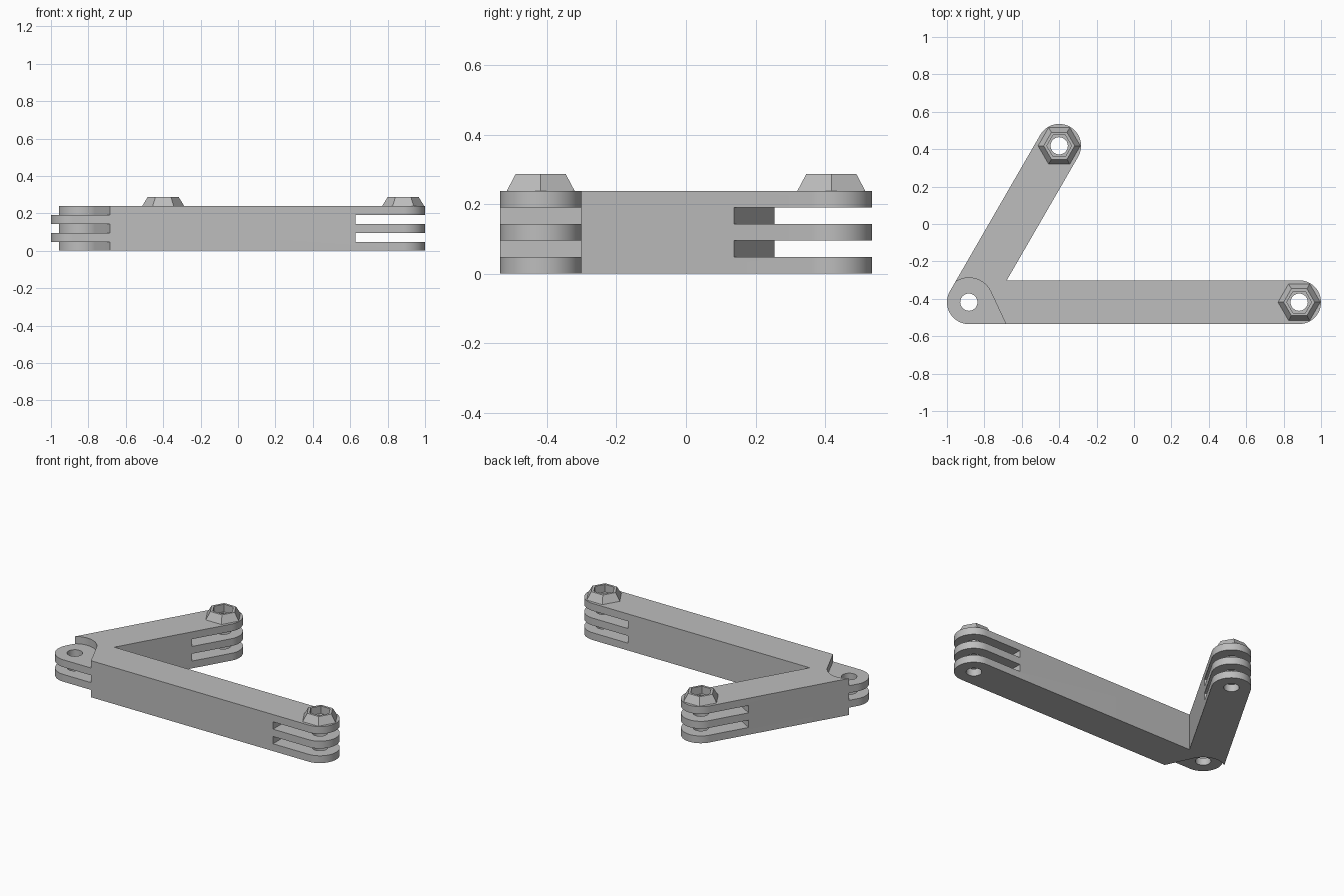
import bpy, bmesh
from math import radians, sin, cos
from mathutils import Vector

if "Cube" in bpy.data.objects:
    bpy.data.objects.remove(bpy.data.objects["Cube"])

HALF = 0.117          # half width of the arms
TOP = 0.238           # arm thickness
STEP = TOP / 5        # thickness of one finger
PIVOT = Vector((-0.883, -0.418))
ARMS = [(PIVOT + Vector((1.766, 0)), 0), (PIVOT + Vector((0.483, 0.836)), 60)]

grey = bpy.data.materials.new("light_grey")
grey.use_nodes = True
COLOUR = (0.51, 0.51, 0.51, 1)
grey.diffuse_color = COLOUR
grey.node_tree.nodes["Principled BSDF"].inputs["Base Color"].default_value = COLOUR


def polar(angle, radius):
    return Vector((cos(radians(angle)), sin(radians(angle)))) * radius


def arc(centre, radius, start, end, steps=32):
    return [centre + polar(start + (end - start) * i / steps, radius)
            for i in range(steps + 1)]


def make(name, bm):
    bmesh.ops.recalc_face_normals(bm, faces=bm.faces)
    mesh = bpy.data.meshes.new(name)
    bm.to_mesh(mesh)
    bm.free()
    mesh.materials.append(grey)
    obj = bpy.data.objects.new(name, mesh)
    bpy.context.collection.objects.link(obj)
    return obj


def prisms(name, parts):
    """One object from several (outline, low z, high z) prisms."""
    bm = bmesh.new()
    for outline, low, high in parts:
        face = bm.faces.new([bm.verts.new((p.x, p.y, low)) for p in outline])
        new = bmesh.ops.extrude_face_region(bm, geom=[face])["geom"]
        verts = [v for v in new if isinstance(v, bmesh.types.BMVert)]
        bmesh.ops.translate(bm, verts=verts, vec=(0, 0, high - low))
    return make(name, bm)


def select(obj):
    bpy.ops.object.select_all(action="DESELECT")
    obj.select_set(True)
    bpy.context.view_layer.objects.active = obj


def cut(obj, cutter):
    cutter.hide_render = True
    mod = obj.modifiers.new("cut", "BOOLEAN")
    mod.operation, mod.solver, mod.object = "DIFFERENCE", "EXACT", cutter
    select(obj)
    bpy.ops.object.modifier_apply(modifier=mod.name)
    bpy.data.objects.remove(cutter)


# Angled bracket: two arms with rounded ends
outline = arc(ARMS[0][0], HALF, -90, 90)
outline.append(PIVOT + polar(30, HALF * 2))
outline += arc(ARMS[1][0], HALF, -30, 150) + arc(PIVOT, HALF, 150, 270)
bracket = prisms("bracket", [(outline, 0, TOP)])

# Two slots in each free end
slots = []
for tip, angle in ARMS:
    along, across = polar(angle, 1), polar(angle + 90, 0.2)
    back, front = tip - along * 0.256, tip + along * 0.2
    rect = [back - across, front - across, front + across, back + across]
    slots += [(rect, STEP * k, STEP * (k + 1)) for k in (1, 3)]
cut(bracket, prisms("slot_cutter", slots))

# Clearance around the two corner lugs
clear = arc(PIVOT, 0.13, 25, 180, 48)
clear.append(Vector((clear[-1].x, -0.7)))
clear.append(clear[0] + polar(-65, 0.37))
layers = [(-0.1, STEP), (STEP * 2, STEP * 3), (STEP * 4, 0.4)]
cut(bracket, prisms("corner_cutter", [(clear, a, b) for a, b in layers]))

# Bolt holes
holes = [(arc(c, 0.046, 0, 352.5, 47), -0.1, 0.4)
         for c in (PIVOT, ARMS[0][0], ARMS[1][0])]
cut(bracket, prisms("hole_cutter", holes))
select(bracket)
bpy.ops.object.shade_smooth_by_angle(angle=radians(25))

# Tapered hexagonal nut holders
for (tip, _), name in zip(ARMS, ("long_arm_nut_holder", "short_arm_nut_holder")):
    bm = bmesh.new()
    profile = [(0.113, TOP), (0.083, 0.287), (0.066, 0.287), (0.066, TOP)]
    rings = [[bm.verts.new((*(tip + polar(60 * i, r)), z)) for i in range(6)]
             for r, z in profile]
    for a, b in zip(rings, rings[1:] + rings[:1]):
        for i in range(6):
            j = (i + 1) % 6
            bm.faces.new((a[i], a[j], b[j], b[i]))
    make(name, bm)
